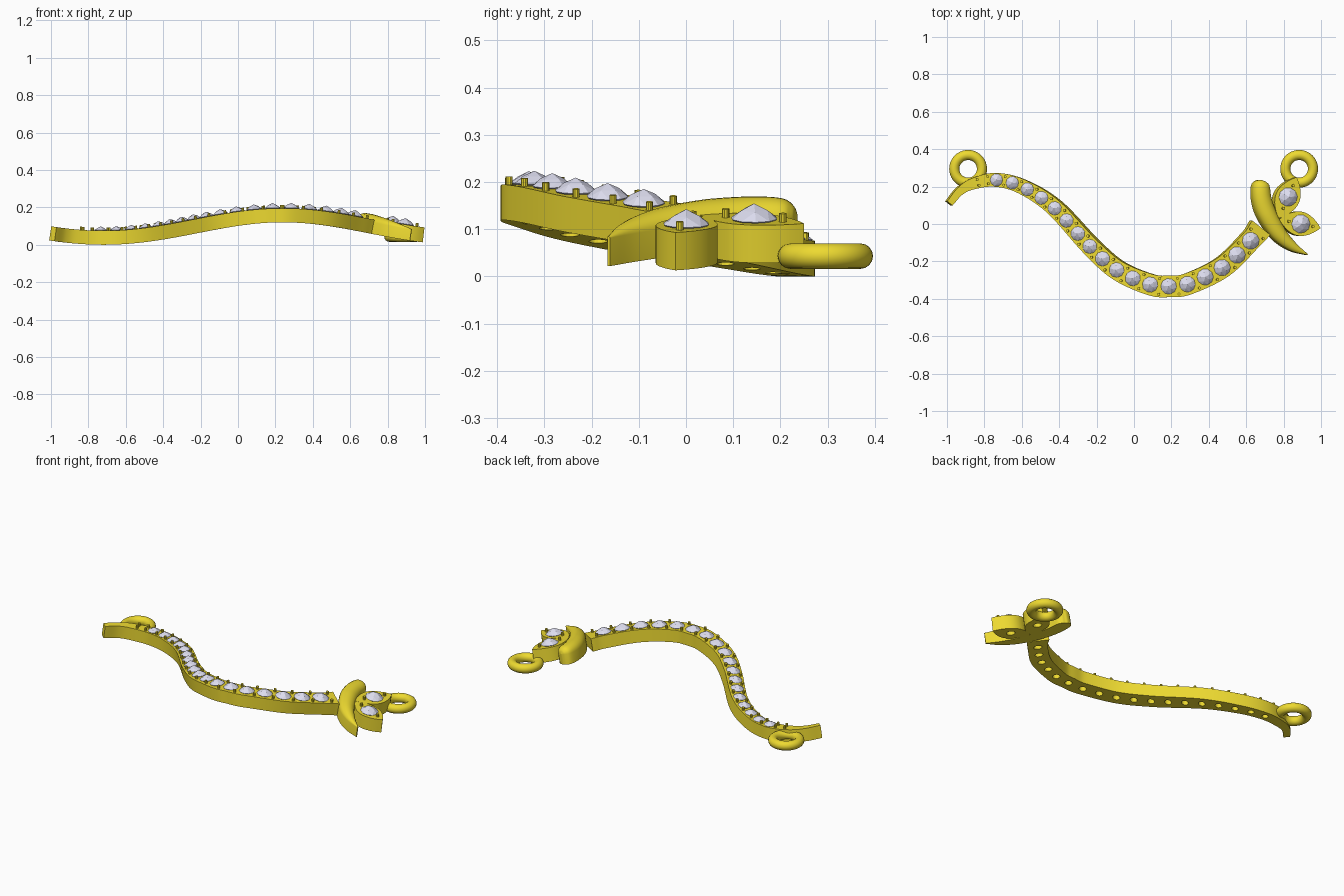
import bpy, bmesh, math
from mathutils import Vector, Matrix

if "Cube" in bpy.data.objects:
    bpy.data.objects.remove(bpy.data.objects["Cube"])


def material(name, col):
    m = bpy.data.materials.new(name)
    m.diffuse_color = col
    m.use_nodes = True
    m.node_tree.nodes["Principled BSDF"].inputs["Base Color"].default_value = m.diffuse_color
    return m


GOLD = material("gold", (0.85, 0.70, 0.03, 1))
GEM = material("gem", (0.72, 0.72, 0.86, 1))
H = 0.075  # band thickness


def bend(p):
    """Lay a flat (x, y, height) point onto the gently waved base surface."""
    k = math.pi / 0.96
    a = k * (p[0] + 0.72)
    s = 0.06 * k * math.sin(a)
    return Vector((p[0] - s * (p[2] - 0.07), p[1], 0.06 * (1 - math.cos(a)) + p[2]))


def finish(name, bm, mat, smooth=True):
    for v in bm.verts:
        v.co = bend(v.co)
    bmesh.ops.recalc_face_normals(bm, faces=bm.faces)
    me = bpy.data.meshes.new(name)
    bm.to_mesh(me)
    bm.free()
    ob = bpy.data.objects.new(name, me)
    bpy.context.collection.objects.link(ob)
    me.materials.append(mat)
    if smooth:
        bpy.ops.object.select_all(action='DESELECT')
        ob.select_set(True)
        bpy.context.view_layer.objects.active = ob
        bpy.ops.object.shade_smooth_by_angle(angle=math.radians(35))
    return ob


def catmull(pts, n):
    P = [Vector(p) for p in pts]
    P = [2 * P[0] - P[1]] + P + [2 * P[-1] - P[-2]]
    out = []
    for a, b, c, d in zip(P, P[1:], P[2:], P[3:]):
        for i in range(n):
            t = i / n
            out.append(0.5 * (2 * b + (c - a) * t + (2 * a - 5 * b + 4 * c - d) * t * t
                              + (3 * b - a - 3 * c + d) * t ** 3))
    return out + [P[-2]]


def sweep(name, path, profile):
    """Sweep profile(half_width) -> [(side, height)] along (x, y, half_width) points."""
    bm = bmesh.new()
    rows = []
    for i, p in enumerate(path):
        t = (path[min(i + 1, len(path) - 1)] - path[max(i - 1, 0)]).xy.normalized()
        rows.append([bm.verts.new((p.x - t.y * s, p.y + t.x * s, h)) for s, h in profile(p.z)])
    n = len(rows[0])
    for a, b in zip(rows, rows[1:]):
        for j in range(n):
            bm.faces.new((a[j], a[(j + 1) % n], b[(j + 1) % n], b[j]))
    bm.faces.new(rows[0])
    bm.faces.new(rows[-1])
    return finish(name, bm, GOLD)


def add_gem(bm, x, y, r, h, turn):
    """Faceted stone: culet, girdle, star ring and a peak."""
    def ring(n, rad, z, off):
        return [bm.verts.new((x + rad * math.cos(turn + off + 2 * math.pi * i / n),
                              y + rad * math.sin(turn + off + 2 * math.pi * i / n), z)) for i in range(n)]
    g = ring(10, r, h + 0.003, 0)
    c = ring(5, r * 0.58, h + r * 0.42, 0)
    top = bm.verts.new((x, y, h + r * 0.68))
    low = bm.verts.new((x, y, h - r * 0.8))
    for i in range(10):
        bm.faces.new((low, g[(i + 1) % 10], g[i]))
    for i in range(5):
        k = (i + 1) % 5
        bm.faces.new((g[2 * i], g[2 * i + 1], c[i]))
        bm.faces.new((g[2 * i + 1], c[k], c[i]))
        bm.faces.new((g[2 * i + 1], g[(2 * i + 2) % 10], c[k]))
        bm.faces.new((c[i], c[k], top))


def add_post(bm, x, y, r, z0, z1, n=10):
    bmesh.ops.create_cone(bm, cap_ends=True, segments=n, radius1=r, radius2=r, depth=z1 - z0,
                          matrix=Matrix.Translation((x, y, (z0 + z1) / 2)))


def drill(ob, holes):
    bm = bmesh.new()
    for x, y, r in holes:
        add_post(bm, x, y, r, -0.05, 0.2, 16)
    cut = finish(ob.name + "_cutter", bm, GOLD, False)
    cut.hide_render = True
    cut.hide_viewport = True
    m = ob.modifiers.new("holes", 'BOOLEAN')
    m.operation = 'DIFFERENCE'
    m.object = cut


# Curved band
path = catmull([(-.985, .11, .018), (-.93, .175, .022), (-.86, .215, .03), (-.74, .236, .037),
                (-.60, .20, .04), (-.43, .09, .045), (-.235, -.12, .049), (-.085, -.25, .053),
                (.09, -.325, .057), (.19, -.333, .058), (.29, -.32, .058), (.476, -.23, .057),
                (.626, -.086, .055), (.68, -.02, .062)], 8)
band = sweep("band", path, lambda w: [(-w, 0), (w, 0), (w, H), (-w, H)])

lens = [0]
for a, b in zip(path, path[1:]):
    lens.append(lens[-1] + (b - a).xy.length)


def at(s):
    """Point and side direction at arc length s."""
    i = max(j for j in range(len(path) - 1) if lens[j] <= s)
    f = (s - lens[i]) / (lens[i + 1] - lens[i])
    t = (path[i + 1] - path[i]).xy.normalized()
    return path[i].lerp(path[i + 1], f), Vector((-t.y, t.x))


# Stones and prongs along the band
gems, prongs, holes = bmesh.new(), bmesh.new(), []
start = lens[-1] - 0.09 - 1.634
stops = [start + 0.0865 * i + 0.0006 * i * (i - 1) for i in range(18)]
for i, s in enumerate(stops):
    p, _ = at(s)
    r = 0.034 + 0.012 * i / 17
    add_gem(gems, p.x, p.y, r, H, i * 1.3)
    holes.append((p.x, p.y, r * 0.5))
gaps = [start - 0.10, start - 0.045] + [(a + b) / 2 for a, b in zip(stops, stops[1:])] + [stops[-1] + 0.05]
for s in gaps:
    p, side = at(s)
    for sg in (-1, 1):
        q = p.xy + side * sg * (p.z - 0.016)
        add_post(prongs, q.x, q.y, 0.0075, H - 0.02, H + 0.017)
drill(band, holes)

# Leaves, each with one larger stone
LH = 0.08
for name, a, b, w in (("side_leaf", (.775, .025), (.996, -.022), .065),
                      ("upper_leaf", (.772, .03), (.868, .25), .066)):
    a, b = Vector(a), Vector(b)
    d = (b - a).normalized()
    n = Vector((-d.y, d.x))
    N = 14
    right = [a.lerp(b, i / N) - n * w * math.sin(math.pi * i / N) ** 0.85 for i in range(N)]
    left = [b.lerp(a, i / N) + n * w * math.sin(math.pi * i / N) ** 0.85 for i in range(N)]
    bm = bmesh.new()
    f = bm.faces.new([bm.verts.new((p.x, p.y, 0)) for p in right + left])
    ext = bmesh.ops.extrude_face_region(bm, geom=[f], use_keep_orig=True)
    for v in ext["geom"]:
        if isinstance(v, bmesh.types.BMVert):
            v.co.z = LH
    leaf = finish(name, bm, GOLD)
    c = a.lerp(b, 0.52)
    add_gem(gems, c.x, c.y, 0.05, LH, w * 20)
    drill(leaf, [(c.x, c.y, 0.024)])
    for sg in (-1, 1):
        q = c + d * sg * 0.066
        add_post(prongs, q.x, q.y, 0.008, LH - 0.02, LH + 0.018)

finish("stones", gems, GEM, False)
finish("prongs", prongs, GOLD)


# Domed crescent across the band end
def dome(w):
    k = min(1, w / 0.05)
    arc = [(w * math.cos(t * math.pi / 10), 0.06 + 0.042 * k * math.sin(t * math.pi / 10)) for t in range(11)]
    return [(-w, 0), (w, 0)] + arc


sweep("crescent", catmull([(.683, .236, .004), (.682, .226, .028), (.682, .20, .045), (.688, .13, .05),
                           (.715, .05, .05), (.775, -.05, .042), (.85, -.12, .026), (.93, -.164, .003)], 6), dome)

# Chain rings
for side, x in (("left", -.887), ("right", .883)):
    bpy.ops.mesh.primitive_torus_add(major_radius=0.074, minor_radius=0.027, major_segments=40,
                                     minor_segments=16, location=(x, .295, .043))
    ring = bpy.context.object
    ring.name = side + "_ring"
    ring.data.materials.append(GOLD)
    bpy.ops.object.shade_smooth()
